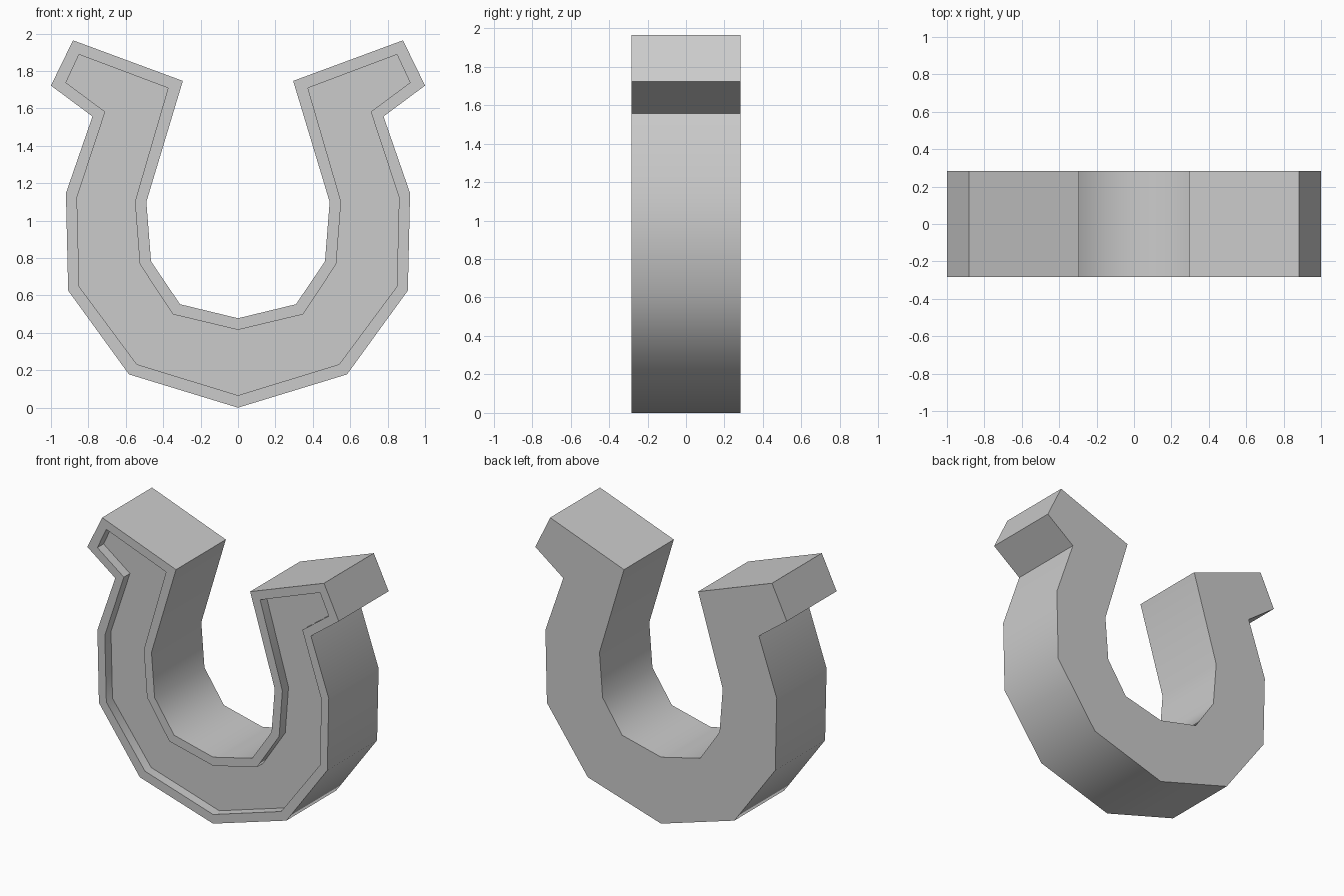
import bpy, bmesh, math

if "Cube" in bpy.data.objects:
    bpy.data.objects.remove(bpy.data.objects["Cube"])

HALF_DEPTH = 0.283
RECESS = 0.07

# Right half profiles (x, z): bottom centre, up the outside, back down the inside
OUTER = [(0, 0), (.583, .178), (.908, .626), (.92, 1.147), (.778, 1.557), (1, 1.722),
         (.882, 1.964), (.295, 1.747), (.49, 1.10), (.465, .782), (.31, .553), (0, .478)]
INNER = [(0, .066), (.541, .232), (.849, .647), (.861, 1.124), (.71, 1.582), (.92, 1.738),
         (.85, 1.888), (.374, 1.709), (.551, 1.102), (.525, .767), (.348, .499), (0, .416)]


def make_loop(bm, half, y):
    """Closed U-shaped loop: right half, then its mirror image."""
    points = half + [(-x, z) for x, z in reversed(half[1:-1])]
    return [bm.verts.new((x, y, z)) for x, z in points]


def bridge(bm, a, b):
    n = len(a)
    for i in range(n):
        j = (i + 1) % n
        bm.faces.new((a[i], a[j], b[j], b[i]))


def cap(bm, loop):
    """Fill the U with a strip of quads joining outside to inside."""
    n = len(loop)
    for i in range(5):
        quad = (i, i + 1, 10 - i, 11 - i)
        bm.faces.new([loop[k] for k in quad])
        bm.faces.new([loop[(n - k) % n] for k in reversed(quad)])


# Horseshoe body: back, side walls, raised rim, recess walls, recessed floor
bm = bmesh.new()
loops = [make_loop(bm, OUTER, HALF_DEPTH),
         make_loop(bm, OUTER, -HALF_DEPTH),
         make_loop(bm, INNER, -HALF_DEPTH),
         make_loop(bm, INNER, -HALF_DEPTH + RECESS)]
for a, b in zip(loops, loops[1:]):
    bridge(bm, a, b)
cap(bm, loops[0])
cap(bm, loops[-1])
bmesh.ops.recalc_face_normals(bm, faces=bm.faces)

mesh = bpy.data.meshes.new("horseshoe")
bm.to_mesh(mesh)
bm.free()
shoe = bpy.data.objects.new("horseshoe", mesh)
bpy.context.collection.objects.link(shoe)

# Smooth the curved walls, keep the rim and tips sharp
bpy.context.view_layer.objects.active = shoe
shoe.select_set(True)
bpy.ops.object.shade_smooth_by_angle(angle=math.radians(50))
